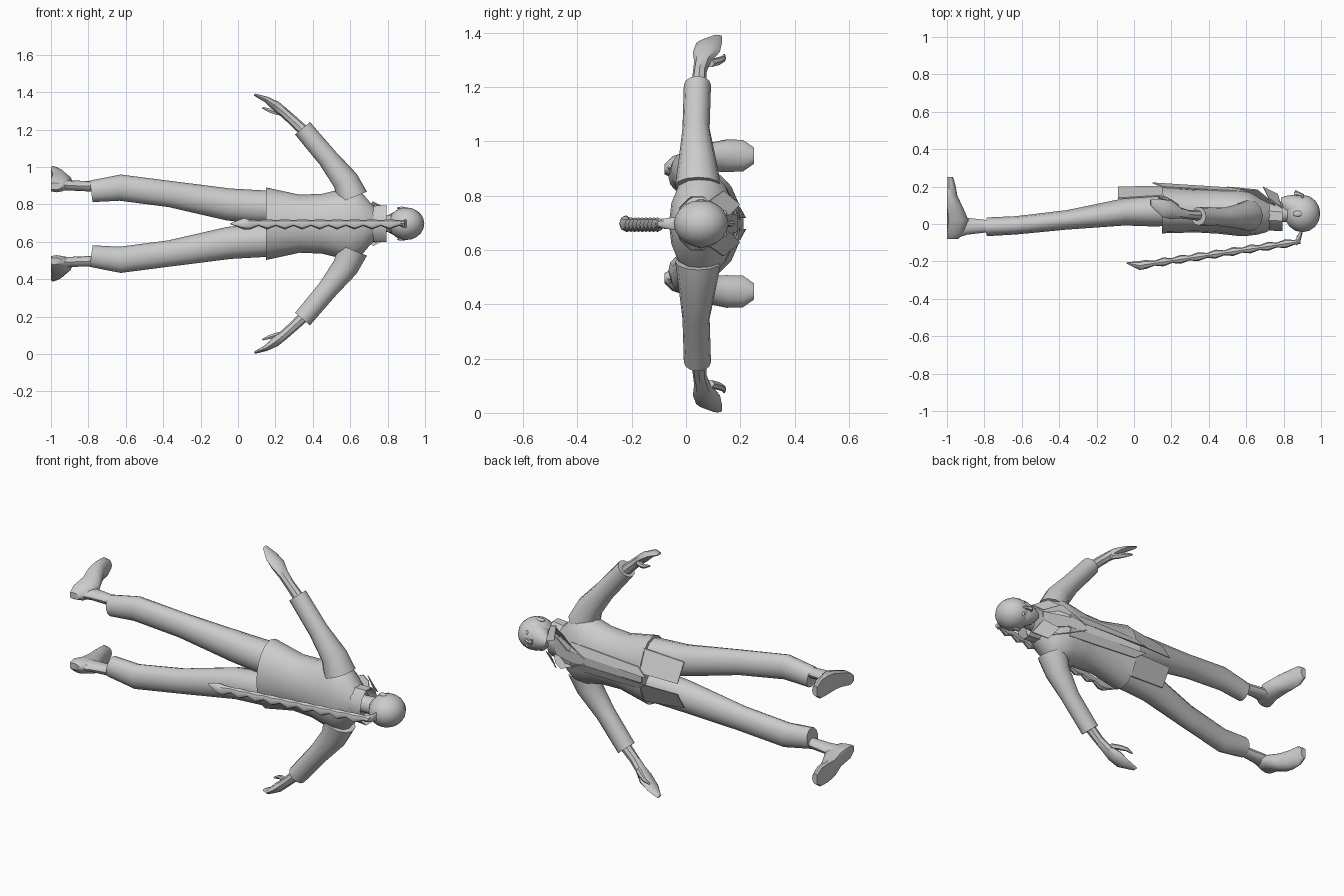
import bpy, bmesh, math
from mathutils import Vector

MID = 0.697  # height of the body's plane of symmetry

old = bpy.data.objects.get("Cube")
if old:
    bpy.data.objects.remove(old, do_unlink=True)

grey = bpy.data.materials.new("plain grey")
grey.use_nodes = True
colour = (0.6, 0.6, 0.6, 1)
grey.diffuse_color = colour
grey.node_tree.nodes["Principled BSDF"].inputs["Base Color"].default_value = colour


def finish(name, bm, angle=40):
    bmesh.ops.recalc_face_normals(bm, faces=bm.faces)
    mesh = bpy.data.meshes.new(name)
    bm.to_mesh(mesh)
    bm.free()
    mesh.materials.append(grey)
    ob = bpy.data.objects.new(name, mesh)
    bpy.context.collection.objects.link(ob)
    bpy.ops.object.select_all(action='DESELECT')
    ob.select_set(True)
    bpy.context.view_layer.objects.active = ob
    bpy.ops.object.shade_smooth_by_angle(angle=math.radians(angle))
    return ob


def sides(make, name, *args, **kw):
    # the same part on both sides of the body
    make("left_" + name, *args, side=-1, **kw)
    make("right_" + name, *args, side=1, **kw)


def loft(name, stations, side=1, n=12, along_y=False, caps=True):
    # station: x, y, sideways offset, half depth, half width
    bm = bmesh.new()
    centres = [Vector((s[0], s[1], MID + side * s[2])) for s in stations]
    rings = []
    for i, (c, s) in enumerate(zip(centres, stations)):
        t = centres[min(i + 1, len(centres) - 1)] - centres[max(i - 1, 0)]
        deep, wide = Vector((0, 1, 0)), Vector((-t.z, 0, t.x)).normalized()
        if along_y:
            deep, wide = Vector((1, 0, 0)), Vector((0, 0, 1))
        ring = []
        for k in range(n):
            a = math.tau * k / n
            p = c + deep * s[3] * math.cos(a) + wide * s[4] * math.sin(a)
            p.x = max(p.x, -1)
            ring.append(bm.verts.new(p))
        rings.append(ring)
    for a, b in zip(rings, rings[1:]):
        for k in range(n):
            j = (k + 1) % n
            bm.faces.new((a[k], a[j], b[j], b[k]))
    if caps:
        bm.faces.new(rings[0])
        bm.faces.new(rings[-1])
    return finish(name, bm)


def plate(name, corners, side=1, thick=0.006):
    bm = bmesh.new()
    lower = [bm.verts.new((x, y, MID + side * w)) for x, y, w in corners]
    upper = [bm.verts.new((x, y - thick, MID + side * w)) for x, y, w in corners]
    bm.faces.new(lower)
    bm.faces.new(upper)
    for k in range(len(corners)):
        j = (k + 1) % len(corners)
        bm.faces.new((lower[k], lower[j], upper[j], upper[k]))
    return finish(name, bm, 20)


def ball(name, x, y, w, rx, ry, rw, side=1):
    bm = bmesh.new()
    bmesh.ops.create_uvsphere(bm, u_segments=16, v_segments=10, radius=1)
    for v in bm.verts:
        v.co = Vector((x + v.co.x * rx, y + v.co.y * ry, MID + side * w + v.co.z * rw))
    return finish(name, bm)


# Legs and feet
sides(loft, "trouser_leg", [
    (-.785, -.015, .173, .05, .058), (-.63, -.007, .193, .049, .07),
    (-.36, .022, .158, .052, .07), (-.05, .065, .103, .073, .086),
    (.1, .07, .09, .083, .09), (.22, .075, .085, .085, .09)])
sides(loft, "ankle", [
    (-.95, -.02, .208, .055, .032), (-.89, -.012, .204, .045, .027),
    (-.78, -.012, .2, .032, .028)])
sides(loft, "shoe", [
    (-.98, -.08, .2, .04, .018), (-.97, -.05, .208, .065, .04),
    (-.955, .02, .225, .07, .045), (-.975, .09, .245, .06, .053),
    (-.99, .15, .25, .046, .06), (-.99, .21, .25, .035, .058),
    (-.99, .25, .25, .022, .03)], along_y=True)

# Jacket, open at the hem
loft("jacket", [
    (.15, .077, 0, .127, .194), (.33, .072, 0, .117, .155),
    (.45, .068, 0, .12, .16), (.55, .062, 0, .125, .185),
    (.61, .058, 0, .121, .198), (.66, .05, 0, .107, .168),
    (.71, .045, 0, .088, .11), (.75, .045, 0, .06, .075)], n=16)

# Sleeves, hands and thumbs
sides(loft, "sleeve", [
    (.61, .045, .14, .085, .085), (.575, .042, .23, .07, .07),
    (.48, .037, .35, .05, .055), (.345, .042, .51, .05, .052)])
sides(loft, "hand", [
    (.37, .045, .48, .03, .03), (.29, .05, .555, .025, .027),
    (.245, .06, .595, .03, .026), (.2, .075, .632, .05, .026),
    (.15, .085, .665, .047, .016), (.088, .115, .69, .017, .006)], n=8)
sides(loft, "thumb", [
    (.24, .085, .59, .02, .016), (.2, .115, .597, .017, .015),
    (.165, .138, .607, .01, .012), (.13, .14, .62, .005, .005)], n=6)

# Coat fronts, lapels and shirt strip
sides(plate, "coat_tail", [
    (-.085, .2, .03), (.16, .205, .03), (.16, .155, .15), (-.085, .14, .13)])
sides(plate, "front_edge", [
    (.1, .222, .02), (.6, .19, .025), (.6, .175, .075), (.16, .2, .06)])
sides(plate, "lapel", [
    (.5, .2, .015), (.66, .185, .09), (.74, .12, .1), (.76, .1, .06)])
plate("shirt_strip", [
    (.13, .212, -.018), (.13, .212, .018), (.62, .19, .03),
    (.74, .12, .05), (.74, .12, -.05), (.62, .19, -.03)])

# Neck and standing collar
loft("neck", [(.7, .05, 0, .055, .06), (.76, .055, 0, .045, .046),
              (.85, .06, 0, .05, .05)], n=10)
loft("collar", [(.72, .045, 0, .08, .1), (.795, .04, 0, .078, .104)],
     caps=False, n=10)
sides(plate, "collar_point", [
    (.79, .09, .085), (.77, .16, .03), (.69, .2, .07), (.72, .14, .12)])

# Head and face
ball("head", .9, .056, 0, .096, .1, .087)
loft("jaw", [(.785, .115, 0, .025, .022), (.81, .1, 0, .05, .05),
             (.86, .085, 0, .072, .075), (.9, .07, 0, .075, .08)])
loft("nose", [(.855, .158, 0, .012, .014), (.865, .165, 0, .016, .012),
              (.91, .152, 0, .006, .006)], n=6)
sides(ball, "eye", .9, .143, .035, .008, .008, .014)
sides(ball, "ear", .875, .055, .083, .025, .016, .008)

# Braid: plump links between pinched ones
loft("braid_root", [(.9, -.03, 0, .022, .025), (.888, -.07, 0, .03, .02),
                    (.87, -.09, 0, .024, .018)], n=8)
links = 9
braid = [(.89, -.09, 0, .016, .012)]
for i in range(links * 2):
    f = (i + 0.5) / (links * 2)
    plump = i % 2
    braid.append((.88 - .84 * f, -.095 - .125 * f, .004 * (1 - 2 * plump),
                  .024 if plump else .013, .027 if plump else .016))
braid += [(.03, -.222, 0, .024, .03), (-.04, -.208, 0, .003, .003)]
loft("braid", braid, n=8)
